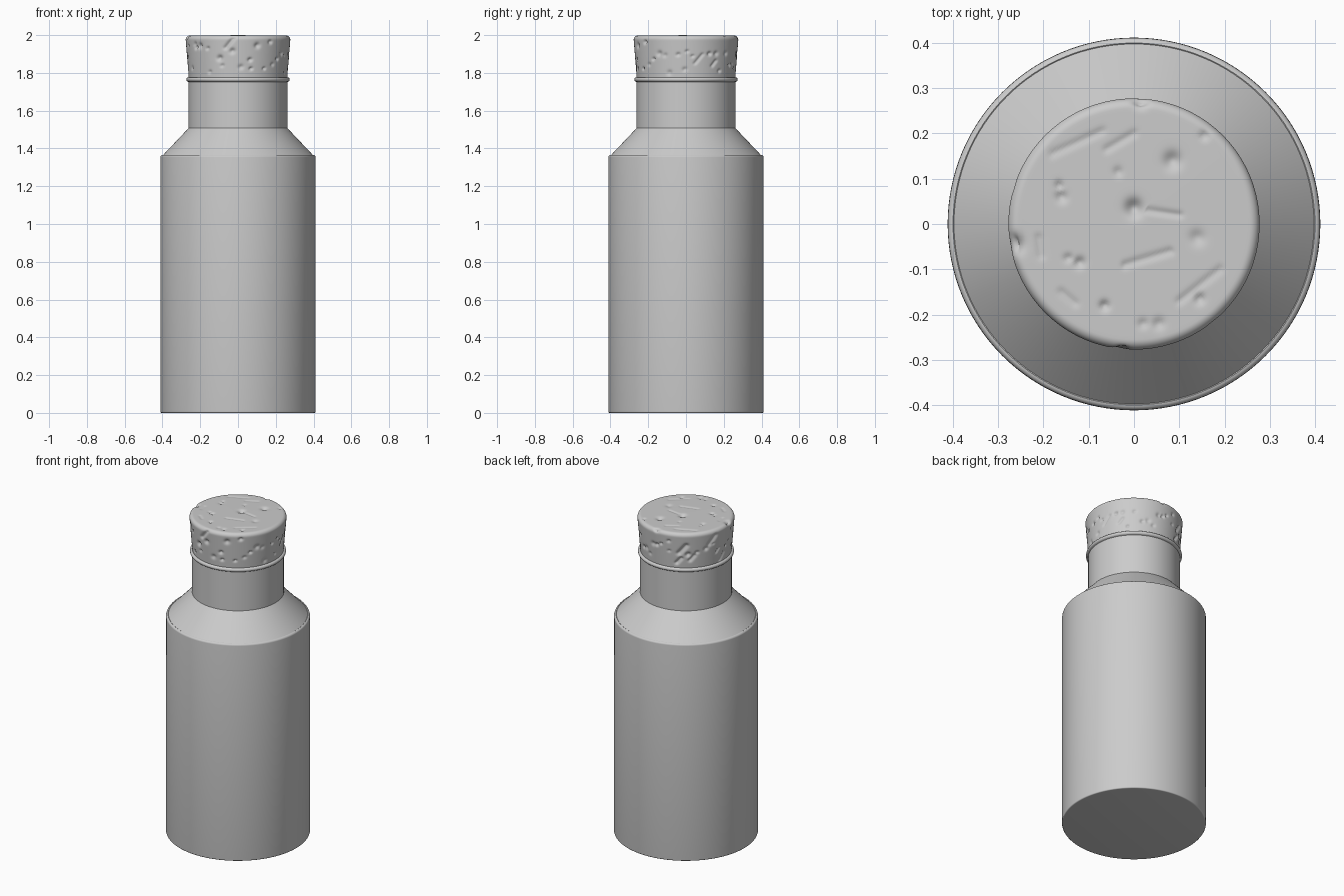
import bpy, bmesh, math, random
from mathutils import Vector

if "Cube" in bpy.data.objects:
    bpy.data.objects.remove(bpy.data.objects["Cube"])

random.seed(7)


def lathe(name, profile, segments, angle=30):
    """Revolve an (r, z) profile that starts and ends on the axis."""
    bm = bmesh.new()
    rings = []
    for r, z in profile:
        if r < 1e-6:
            rings.append([bm.verts.new((0, 0, z))])
        else:
            rings.append([bm.verts.new((r * math.cos(2 * math.pi * i / segments),
                                        r * math.sin(2 * math.pi * i / segments), z))
                          for i in range(segments)])
    for a, b in zip(rings, rings[1:]):
        for i in range(segments):
            j = (i + 1) % segments
            if len(a) == 1:
                bm.faces.new((a[0], b[j], b[i]))
            elif len(b) == 1:
                bm.faces.new((a[i], a[j], b[0]))
            else:
                bm.faces.new((a[i], a[j], b[j], b[i]))
    bmesh.ops.recalc_face_normals(bm, faces=bm.faces)
    mesh = bpy.data.meshes.new(name)
    bm.to_mesh(mesh)
    bm.free()
    ob = bpy.data.objects.new(name, mesh)
    bpy.context.collection.objects.link(ob)
    bpy.ops.object.select_all(action='DESELECT')
    ob.select_set(True)
    bpy.context.view_layer.objects.active = ob
    bpy.ops.object.shade_smooth_by_angle(angle=math.radians(angle))
    return ob


def arc(cr, cz, rad, a0, a1, n):
    return [(cr + rad * math.cos(math.radians(a0 + (a1 - a0) * i / n)),
             cz + rad * math.sin(math.radians(a0 + (a1 - a0) * i / n))) for i in range(n + 1)]


# Bottle: body, rounded shoulder rim, cone, neck and lip bead
bottle = [(0, 0), (0.404, 0)]
bottle += arc(0.404, 0.007, 0.007, -75, 0, 4)
bottle += arc(0.398, 1.354, 0.0125, 0, 85, 6)
bottle += [(0.397, 1.365), (0.262, 1.507), (0.262, 1.752)]
bottle += arc(0.262, 1.765, 0.012, -80, 80, 10)
bottle += [(0.255, 1.777), (0, 1.777)]
lathe("bottle", bottle, 128)


# Cork: slightly flared plug, dense enough to carry pits
def steps(a, b, n):
    return [(a[0] + (b[0] - a[0]) * i / n, a[1] + (b[1] - a[1]) * i / n) for i in range(n)]


cork_profile = [(0, 1.74)] + steps((0.258, 1.74), (0.277, 1.975), 44)
cork_profile += arc(0.255, 1.976, 0.022, 0, 90, 8)
cork_profile += steps((0.252, 1.998), (0, 1.9995), 46)[1:] + [(0, 1.9995)]
cork = lathe("cork", cork_profile, 224, 40)

# Dents are (start, end, width, depth)
dents = []


def top(x0, y0, x1, y1, width, depth):
    dents.append((Vector((x0, y0, 2)), Vector((x1, y1, 2)), width, depth))


# Round pits on the cork top
for x, y, w, d in [(0, 0.035, 0.018, 0.016), (0.085, 0.14, 0.018, 0.012),
                   (-0.165, 0.085, 0.009, 0.007), (-0.16, 0.06, 0.012, 0.008),
                   (-0.035, 0.115, 0.01, 0.005), (0.14, -0.03, 0.016, 0.007),
                   (-0.12, -0.085, 0.011, 0.009), (-0.145, -0.075, 0.009, 0.006),
                   (0.145, -0.165, 0.011, 0.009), (0.02, -0.22, 0.01, 0.006),
                   (0.055, -0.22, 0.012, 0.007), (-0.065, -0.18, 0.01, 0.01),
                   (0.015, 0.275, 0.014, 0.02), (-0.265, -0.045, 0.018, 0.02),
                   (0.155, 0.195, 0.009, 0.008)]:
    top(x, y, x, y, w, d)

# Shallow creases on the cork top
for c in [(-0.18, 0.155, -0.07, 0.205), (-0.06, 0.165, 0, 0.2), (0.1, -0.17, 0.19, -0.1),
          (-0.02, -0.09, 0.08, -0.06), (-0.16, -0.15, -0.13, -0.175),
          (-0.21, -0.03, -0.205, -0.07), (0.03, 0.03, 0.1, 0.02)]:
    top(*c, 0.008, 0.004)


def side(angle, z, length, width, depth):
    r = 0.258 + 0.08 * (z - 1.74)
    ends = [Vector((r * math.cos(a), r * math.sin(a), z + s * length * 0.6))
            for s, a in ((-1, angle - length / r / 2), (1, angle + length / r / 2))]
    dents.append((*ends, width, depth))


# Pits and cracks scattered around the cork side
for i in range(52):
    crack = random.random() < 0.25
    side(math.tau * (i + random.random()) / 52, random.uniform(1.80, 1.975),
         random.uniform(0.02, 0.045) if crack else 0.002,
         random.uniform(0.006, 0.013), random.uniform(0.006, 0.014))

# Press every dent inward along the surface normal
mesh = cork.data
normals = [v.normal.copy() for v in mesh.vertices]
for v, n in zip(mesh.vertices, normals):
    push = 0
    for a, b, width, depth in dents:
        ab, ap = b - a, v.co - a
        t = max(0, min(1, ap.dot(ab) / ab.length_squared)) if ab.length > 0 else 0
        d2 = (ap - ab * t).length_squared
        if d2 < 9 * width * width:
            push = max(push, depth * math.exp(-d2 / (width * width)))
    if v.co.z > 1.78:
        v.co -= n * push
mesh.update()
